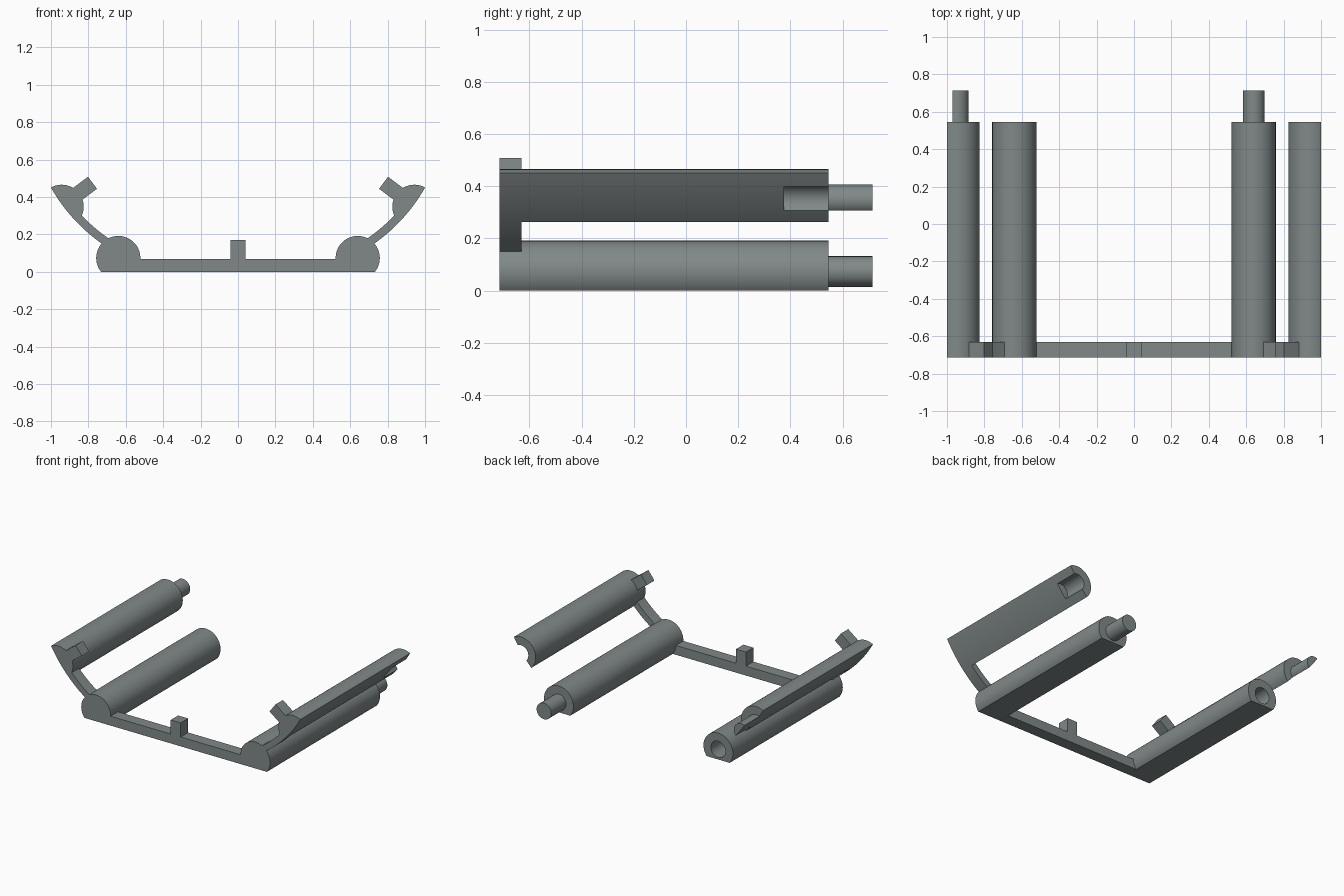
import bpy, bmesh, math

if "Cube" in bpy.data.objects:
    bpy.data.objects.remove(bpy.data.objects["Cube"])

FRONT, BRACE, BACK, TIP, HOLE = -0.715, -0.63, 0.545, 0.715, 0.375
LOW, HIGH = (0.64, 0.0735), (0.943, 0.3475)   # tube centres (x, z)
R_TUBE, R_PEG = 0.118, 0.0585
ARC, R_OUT, R_IN = (0.199, 0.903), 0.92, 0.876  # outer curve shared by arms and upper tubes

grey = bpy.data.materials.new("grey")
grey.diffuse_color = (0.22, 0.25, 0.25, 1)
grey.use_nodes = True
grey.node_tree.nodes["Principled BSDF"].inputs["Base Color"].default_value = grey.diffuse_color


def arc(c, r, a0, a1, n):
    return [(c[0] + r * math.cos(a0 + (a1 - a0) * i / n),
             c[1] + r * math.sin(a0 + (a1 - a0) * i / n)) for i in range(n + 1)]


def low_disc(r):
    """Circle flattened on the ground."""
    cx, cz = LOW
    if r <= cz:
        return arc(LOW, r, 0, 2 * math.pi, 64)[:-1]
    a = math.asin(cz / r)
    return arc(LOW, r, -a, math.pi + a, 56)


def high_disc(r):
    """Circle trimmed by the big outer curve."""
    dx, dz = HIGH[0] - ARC[0], HIGH[1] - ARC[1]
    d, phi = math.hypot(dx, dz), math.atan2(dz, dx)
    a = math.acos((d * d + R_OUT ** 2 - r * r) / (2 * d * R_OUT))
    curve = arc(ARC, R_OUT, phi - a, phi + a, 12)
    t0, t1 = (math.atan2(p[1] - HIGH[1], p[0] - HIGH[0]) for p in (curve[-1], curve[0]))
    if t1 < t0:
        t1 += 2 * math.pi
    return curve + arc(HIGH, r, t0, t1, 36)[1:-1]


def prism(name, pts, y0, y1, side=1):
    """Extrude an x-z outline along y; side -1 mirrors it."""
    bm = bmesh.new()
    lo = [bm.verts.new((side * x, y0, z)) for x, z in pts]
    hi = [bm.verts.new((side * x, y1, z)) for x, z in pts]
    bm.faces.new(lo)
    bm.faces.new(hi)
    for i in range(len(pts)):
        j = (i + 1) % len(pts)
        bm.faces.new((lo[i], lo[j], hi[j], hi[i]))
    bmesh.ops.recalc_face_normals(bm, faces=bm.faces)
    me = bpy.data.meshes.new(name)
    bm.to_mesh(me)
    bm.free()
    me.materials.append(grey)
    ob = bpy.data.objects.new(name, me)
    bpy.context.collection.objects.link(ob)
    return ob


def activate(ob):
    bpy.ops.object.select_all(action='DESELECT')
    ob.select_set(True)
    bpy.context.view_layer.objects.active = ob


def drill(ob, centre, side):
    """Socket in the back end of a tube."""
    cutter = prism("socket_cutter", arc(centre, R_PEG, 0, 2 * math.pi, 48)[:-1], HOLE, BACK + 0.1, side)
    mod = ob.modifiers.new("socket", 'BOOLEAN')
    mod.operation, mod.solver, mod.object = 'DIFFERENCE', 'EXACT', cutter
    activate(ob)
    bpy.ops.object.modifier_apply(modifier=mod.name)
    bpy.data.objects.remove(cutter)


# Front cross bar with its centre post
prism("cross_bar", [(-0.547, 0), (0.547, 0), (0.523, 0.068), (-0.523, 0.068)], FRONT, BRACE)
prism("centre_post", [(-0.04, 0.068), (0.04, 0.068), (0.04, 0.17), (-0.04, 0.17)], FRONT, BRACE)

for side, label in ((-1, "left"), (1, "right")):
    # Tubes
    lower = prism(label + "_lower_tube", low_disc(R_TUBE), FRONT, BACK, side)
    upper = prism(label + "_upper_tube", high_disc(R_TUBE), FRONT, BACK, side)
    # Curved arm joining the tubes
    a0, a1 = math.radians(-56.5), math.radians(-42.5)
    prism(label + "_arm", arc(ARC, R_OUT, a0, a1, 10) + arc(ARC, R_IN, a1, a0, 10), FRONT, BRACE, side)
    # Slanted tab
    prism(label + "_tab", [(0.754, 0.444), (0.802, 0.508), (0.89, 0.442), (0.842, 0.378)],
          FRONT, BRACE, side)
    # Pegs on one tube, matching sockets on the other side
    if side > 0:
        prism("lower_peg", low_disc(R_PEG), BACK, TIP, side)
        drill(upper, HIGH, side)
    else:
        prism("upper_peg", high_disc(R_PEG), BACK, TIP, side)
        drill(lower, LOW, side)

for ob in list(bpy.context.collection.objects):
    activate(ob)
    bpy.ops.object.shade_smooth_by_angle(angle=math.radians(30))
